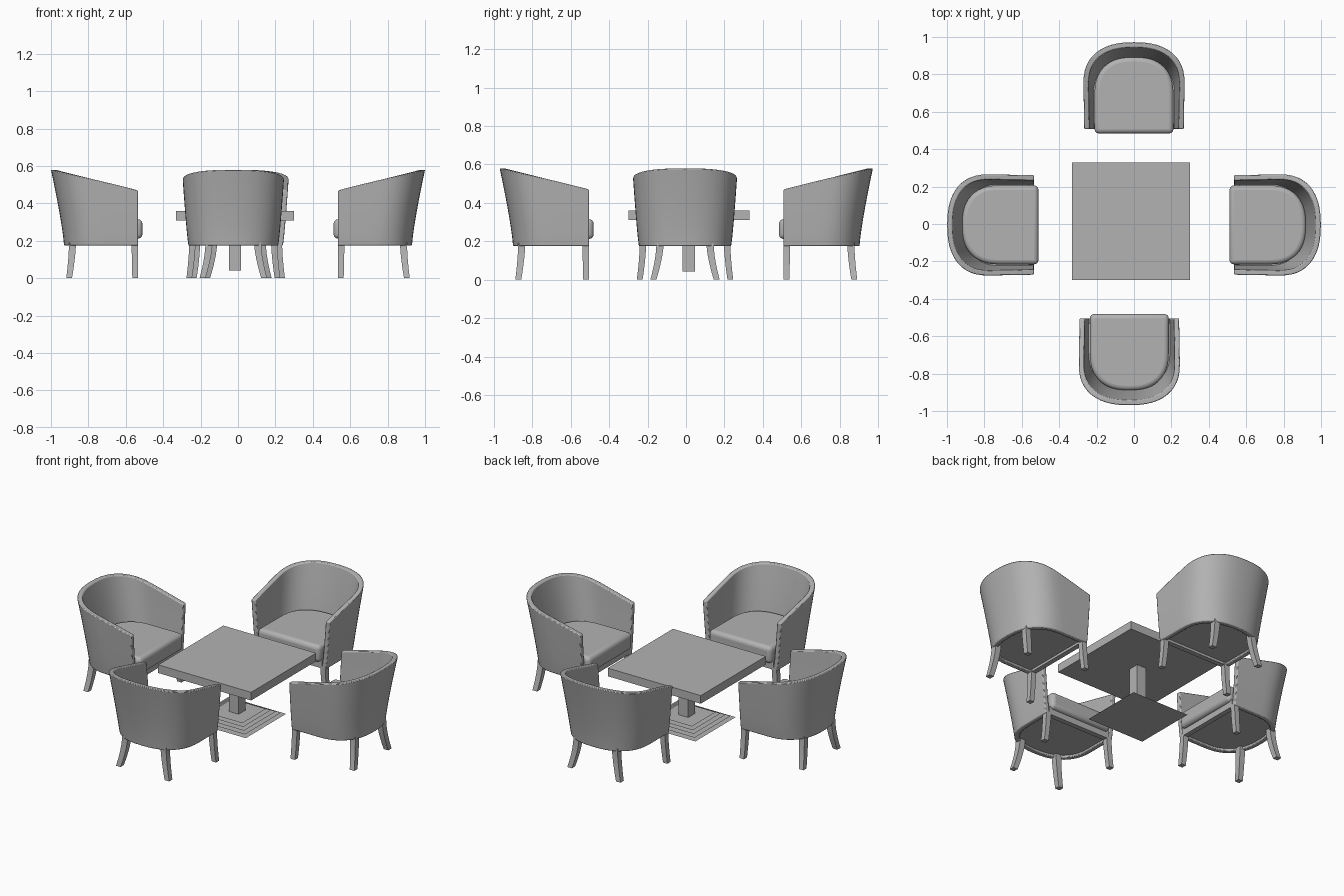
import bpy, bmesh, math
from mathutils import Matrix, Vector

cube = bpy.data.objects.get("Cube")
if cube:
    bpy.data.objects.remove(cube, do_unlink=True)

grey = bpy.data.materials.new("plain_grey")
grey.use_nodes = True
COLOUR = (0.45, 0.45, 0.45, 1)
grey.diffuse_color = COLOUR
grey.node_tree.nodes["Principled BSDF"].inputs["Base Color"].default_value = COLOUR


def make_object(name, bm, bevel=0, segments=2, smooth=False):
    mesh = bpy.data.meshes.new(name)
    bm.to_mesh(mesh)
    bm.free()
    mesh.materials.append(grey)
    ob = bpy.data.objects.new(name, mesh)
    bpy.context.collection.objects.link(ob)
    if smooth:
        bpy.ops.object.select_all(action="DESELECT")
        ob.select_set(True)
        bpy.context.view_layer.objects.active = ob
        bpy.ops.object.shade_smooth_by_angle(angle=math.radians(40))
    if bevel:
        mod = ob.modifiers.new("soft_edges", "BEVEL")
        mod.width, mod.segments = bevel, segments
        mod.limit_method, mod.angle_limit = "ANGLE", math.radians(40)
    return ob


def loft(name, rings, **options):
    """Join equal point rings into a capped solid."""
    bm = bmesh.new()
    rows = [[bm.verts.new(p) for p in ring] for ring in rings]
    n = len(rows[0])
    for a, b in zip(rows, rows[1:]):
        for i in range(n):
            j = (i + 1) % n
            bm.faces.new((a[i], a[j], b[j], b[i]))
    bm.faces.new(rows[0])
    bm.faces.new(rows[-1])
    bmesh.ops.recalc_face_normals(bm, faces=bm.faces[:])
    return make_object(name, bm, **options)


def box(name, centre, size, **options):
    bm = bmesh.new()
    bmesh.ops.create_cube(bm, size=1, matrix=Matrix.Translation(centre) @ Matrix.Diagonal((*size, 1)))
    return make_object(name, bm, **options)


def arch(half, depth, radius, front=0.0, power=2.4):
    """U-shaped outline, open at the front."""
    start = depth - radius
    side = [front + (start - front) * i / 4 for i in range(4)]
    points = [(half, y) for y in side]
    for i in range(25):
        a = math.pi * i / 24
        c, s = math.cos(a), max(0, math.sin(a))
        points.append((math.copysign(half * abs(c) ** (2 / power), c),
                       start + radius * s ** (2 / power)))
    return points + [(-half, y) for y in reversed(side)]


# Chair dimensions, with the arm fronts on y = 0
BASE, ARM, BACK, DEPTH = 0.175, 0.47, 0.58, 0.465


def shell_outline(f, inset):
    half = 0.24 + 0.034 * f ** 0.8 - inset
    return arch(half, 0.395 + 0.07 * f ** 1.25 - inset, 0.215 - inset)


def build_shell():
    steps = 8
    levels = [(i / steps, 0) for i in range(steps + 1)]
    levels += [(i / steps, 0.028) for i in range(steps, -1, -1)]
    rim = shell_outline(1, 0)
    rings = [[] for _ in rim]
    for f, inset in levels:
        for k, (_, rim_y) in enumerate(rim):
            top = ARM + (BACK - ARM) * rim_y / DEPTH
            z = BASE + (top - BASE) * f
            x, y = shell_outline((z - BASE) / (BACK - BASE), inset)[k]
            rings[k].append((x, y, z))
    return loft("chair_shell", rings, bevel=0.005, smooth=True)


def build_leg(name, top, foot, wide, narrow):
    rings = []
    for i in range(7):
        t = i / 6
        c = Vector(top).lerp(Vector(foot), t ** 1.6)
        h = (wide + (narrow - wide) * t) / 2
        z = (BASE + 0.015) * (1 - t)
        rings.append([(c.x + sx * h, c.y + sy * h, z)
                      for sx, sy in ((-1, -1), (1, -1), (1, 1), (-1, 1))])
    return loft(name, rings, smooth=True)


def slab(name, outline, low, high, **options):
    return loft(name, [[(x, y, z) for x, y in outline] for z in (low, high)], **options)


# One chair: shell, cushion, underside and legs
parts = [
    build_shell(),
    slab("chair_cushion", arch(0.211, 0.385, 0.2, front=-0.024), 0.212, 0.315,
         bevel=0.024, segments=4, smooth=True),
    slab("chair_underside", arch(0.222, 0.377, 0.2, front=0.01), 0.19, 0.213),
    box("chair_front_rail", (0, 0.015, 0.2), (0.43, 0.03, 0.05)),
]
for side, s in (("left", 1), ("right", -1)):
    parts.append(build_leg("chair_front_leg_" + side, (s * 0.219, 0.017), (s * 0.236, 0.015), 0.034, 0.03))
    parts.append(build_leg("chair_rear_leg_" + side, (s * 0.13, 0.35), (s * 0.165, 0.368), 0.038, 0.031))

# Four chairs around the table
places = [("back", 0, 0.508, 0), ("front", -0.025, -0.505, 180),
          ("right", -0.535, -0.005, 90), ("left", 0.535, -0.005, -90)]
for place, x, y, turn in places:
    matrix = Matrix.Translation((x, y, 0)) @ Matrix.Rotation(math.radians(turn), 4, "Z")
    for part in parts:
        ob = part if place == "left" else part.copy()
        if ob is not part:
            bpy.context.collection.objects.link(ob)
            ob.name = place + "_" + part.name
        ob.matrix_world = matrix
for part in parts:
    part.name = "left_" + part.name.split(".")[0]

# Table: top, column and stepped foot made of thin sheets
TX, TY = -0.016, 0.015
box("table_top", (TX, TY, 0.335), (0.63, 0.63, 0.05))
box("table_column", (TX, TY, 0.177), (0.065, 0.065, 0.27))
for i in range(5):
    bm = bmesh.new()
    bmesh.ops.create_grid(bm, x_segments=1, y_segments=1, size=0.195 - 0.02 * i,
                          matrix=Matrix.Translation((TX, TY, 0.01 * i + 0.001)))
    make_object("table_foot_step", bm)
